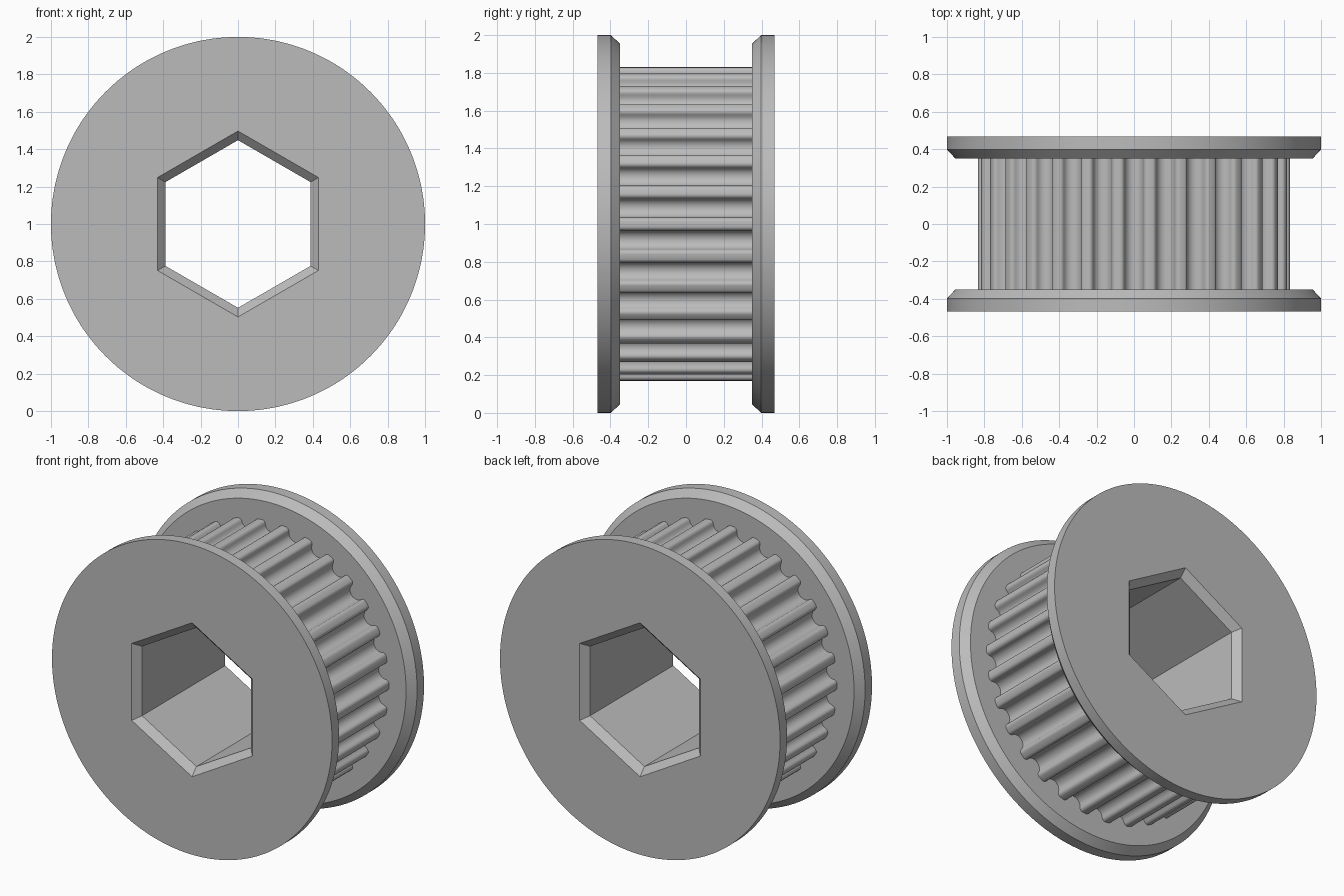
import bpy, bmesh
from math import pi, sin, cos, radians

cube = bpy.data.objects.get("Cube")
if cube:
    bpy.data.objects.remove(cube, do_unlink=True)

TEETH = 30
PER_TOOTH = 19                 # profile points in one tooth pitch
COUNT = TEETH * PER_TOOTH
PITCH = 2 * pi / TEETH
TIP_R, FLANK_R, ROOT_R = 0.834, 0.809, 0.764


def even_angles():
    return [(i - 8.5) * 2 * pi / COUNT for i in range(COUNT)]


def circle(radius):
    return [(a, radius) for a in even_angles()]


def hexagon(corner):
    """Hexagon with a corner pointing up, as polar points."""
    flat = corner * cos(pi / 6)
    return [(a, flat / cos((a + pi / 6) % (pi / 3) - pi / 6)) for a in even_angles()]


def teeth():
    """Rounded tooth tips flowing into rounded belt grooves."""
    flank, round_w = 0.043, 0.027
    groove_w = PITCH / 2 - flank
    half = []
    for k in range(5):
        t = k * pi / 8
        half.append((flank - round_w + round_w * sin(t),
                     FLANK_R + (TIP_R - FLANK_R) * cos(t)))
    for k in range(4, -1, -1):
        t = k * pi / 10
        half.append((PITCH / 2 - groove_w * sin(t),
                     FLANK_R - (FLANK_R - ROOT_R) * cos(t)))
    tooth = [(-a, r) for a, r in reversed(half[:-1])] + half
    return [(n * PITCH + a, r) for n in range(TEETH) for a, r in tooth]


# Cross-sections from the middle of the bore, around the flange, to the drum
sections = [
    (hexagon(0.448), 0.424),   # bore
    (hexagon(0.497), 0.469),   # bore chamfer
    (circle(1.0), 0.469),      # flange outer face
    (circle(1.0), 0.398),      # flange rim
    (circle(0.955), 0.35),     # flange chamfer
    (teeth(), 0.35),           # flange inner face
]
path = [(ring, -y) for ring, y in sections] + list(reversed(sections))

# Loft one closed skin through all sections
bm = bmesh.new()
rings = [[bm.verts.new((r * cos(a), y, 1 + r * sin(a))) for a, r in ring]
         for ring, y in path]
for k, ring in enumerate(rings):
    nxt = rings[(k + 1) % len(rings)]
    for i in range(COUNT):
        j = (i + 1) % COUNT
        bm.faces.new((ring[i], ring[j], nxt[j], nxt[i]))
bmesh.ops.recalc_face_normals(bm, faces=bm.faces)
mesh = bpy.data.meshes.new("belt_pulley")
bm.to_mesh(mesh)
bm.free()
pulley = bpy.data.objects.new("belt_pulley", mesh)
bpy.context.collection.objects.link(pulley)

# Plain grey metal
grey = bpy.data.materials.new("grey_metal")
grey.use_nodes = True
colour = (0.5, 0.5, 0.5, 1)
grey.diffuse_color = colour
grey.node_tree.nodes["Principled BSDF"].inputs["Base Color"].default_value = colour
mesh.materials.append(grey)

# Smooth round surfaces, crisp edges
bpy.ops.object.select_all(action="DESELECT")
pulley.select_set(True)
bpy.context.view_layer.objects.active = pulley
bpy.ops.object.shade_smooth_by_angle(angle=radians(30))
